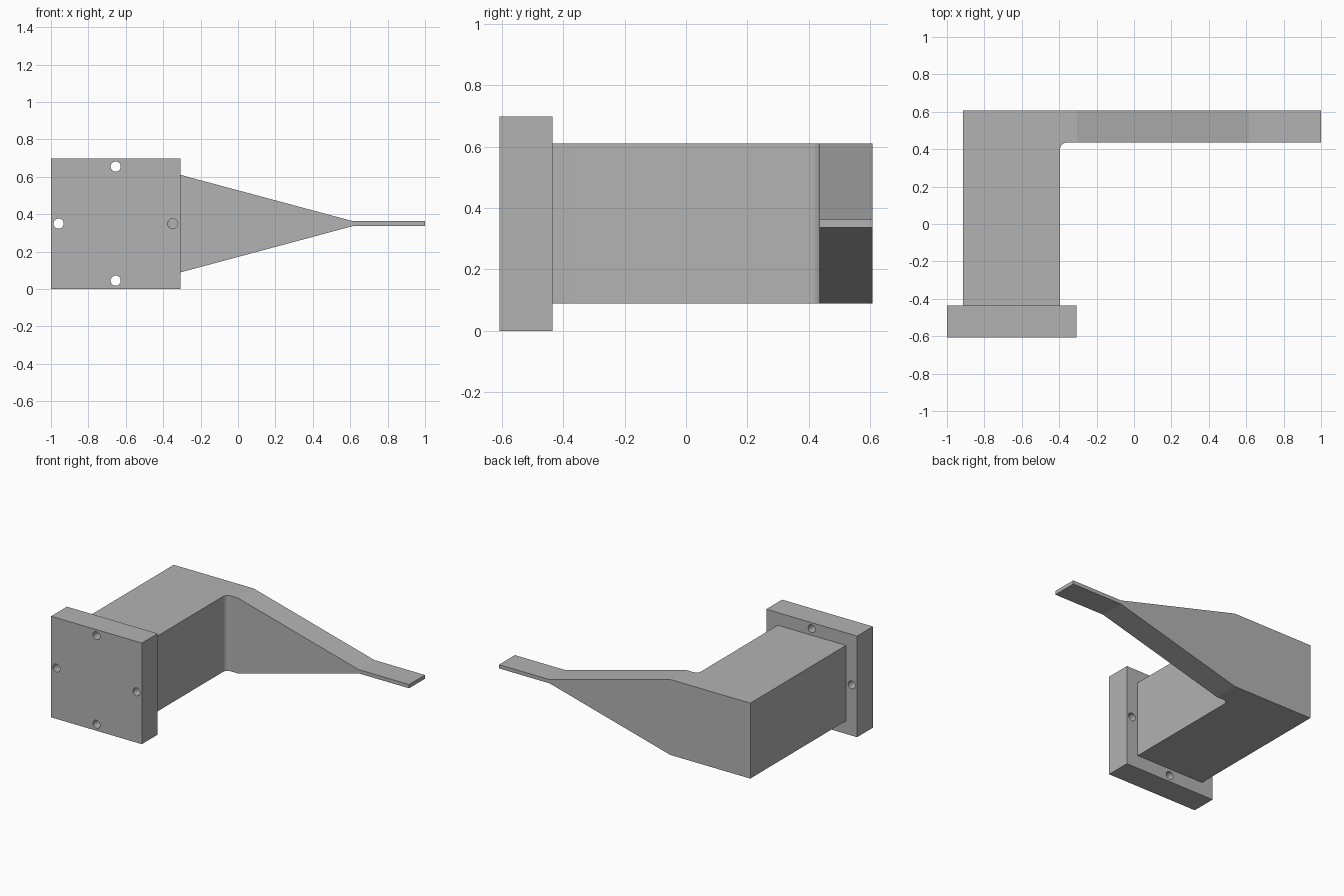
import bpy, bmesh, math
from mathutils import Matrix, Vector

cube = bpy.data.objects.get("Cube")
if cube:
    bpy.data.objects.remove(cube, do_unlink=True)

grey = bpy.data.materials.new("plain_grey")
grey.use_nodes = True
colour = (0.45, 0.45, 0.45, 1)
grey.diffuse_color = colour
grey.node_tree.nodes["Principled BSDF"].inputs["Base Color"].default_value = colour


def make_object(name, bm):
    bmesh.ops.recalc_face_normals(bm, faces=bm.faces)
    mesh = bpy.data.meshes.new(name)
    bm.to_mesh(mesh)
    bm.free()
    mesh.materials.append(grey)
    obj = bpy.data.objects.new(name, mesh)
    bpy.context.collection.objects.link(obj)
    return obj


def prism(name, points, depth):
    """Extrude a closed outline of 3D points along the depth vector."""
    bm = bmesh.new()
    face = bm.faces.new([bm.verts.new(p) for p in points])
    geom = bmesh.ops.extrude_face_region(bm, geom=[face])["geom"]
    verts = [v for v in geom if isinstance(v, bmesh.types.BMVert)]
    bmesh.ops.translate(bm, verts=verts, vec=Vector(depth))
    return make_object(name, bm)


def combine(obj, tool, operation):
    """Apply a boolean and remove the tool."""
    mod = obj.modifiers.new("cut", 'BOOLEAN')
    mod.operation = operation
    mod.solver = 'EXACT'
    mod.object = tool
    tool.hide_render = True
    bpy.ops.object.select_all(action='DESELECT')
    bpy.context.view_layer.objects.active = obj
    obj.select_set(True)
    bpy.ops.object.modifier_apply(modifier=mod.name)
    bpy.data.objects.remove(tool, do_unlink=True)


def smooth(obj):
    bpy.ops.object.select_all(action='DESELECT')
    bpy.context.view_layer.objects.active = obj
    obj.select_set(True)
    bpy.ops.object.shade_smooth_by_angle(angle=math.radians(13))


MID_Z = 0.35
LEFT, INNER = -0.915, -0.395
FRONT, ARM, BACK = -0.435, 0.435, 0.607

# L-shaped plan with a rounded inner corner
R = 0.035
fillet = [(INNER + R - R * math.cos(a), ARM - R + R * math.sin(a))
          for a in (math.radians(9 * i) for i in range(11))]
plan = [(LEFT, FRONT), (INNER, FRONT)] + fillet + [(1, ARM), (1, BACK), (LEFT, BACK)]
arm_body = prism("column_and_arm", [(x, y, 0) for x, y in plan], (0, 0, 0.8))

# Side outline tapering symmetrically to the thin tip
half = [(LEFT - 0.1, 0.26), (-0.305, 0.26), (0.615, 0.013), (1.1, 0.013)]
outline = [(x, -1, MID_Z + h) for x, h in half]
outline += [(x, -1, MID_Z - h) for x, h in reversed(half)]
taper = prism("taper_tool", outline, (0, 2, 0))
combine(arm_body, taper, 'INTERSECT')
smooth(arm_body)

# Square mounting flange with four through holes
CX, HALF = -0.654, 0.346
corners = [(-1, 0), (1, 0), (1, 2), (-1, 2)]
flange = prism("mounting_flange",
               [(CX + HALF * sx, -0.607, 0.697 * sz / 2) for sx, sz in corners],
               (0, 0.607 + FRONT, 0))
bm = bmesh.new()
for i in range(4):
    a = i * math.pi / 2
    spot = Vector((CX + 0.305 * math.cos(a), -0.5, MID_Z + 0.305 * math.sin(a)))
    bmesh.ops.create_cone(bm, cap_ends=True, segments=32, radius1=0.027,
                          radius2=0.027, depth=0.6,
                          matrix=Matrix.Translation(spot) @ Matrix.Rotation(math.pi / 2, 4, 'X'))
holes = make_object("hole_tool", bm)
combine(flange, holes, 'DIFFERENCE')
smooth(flange)
